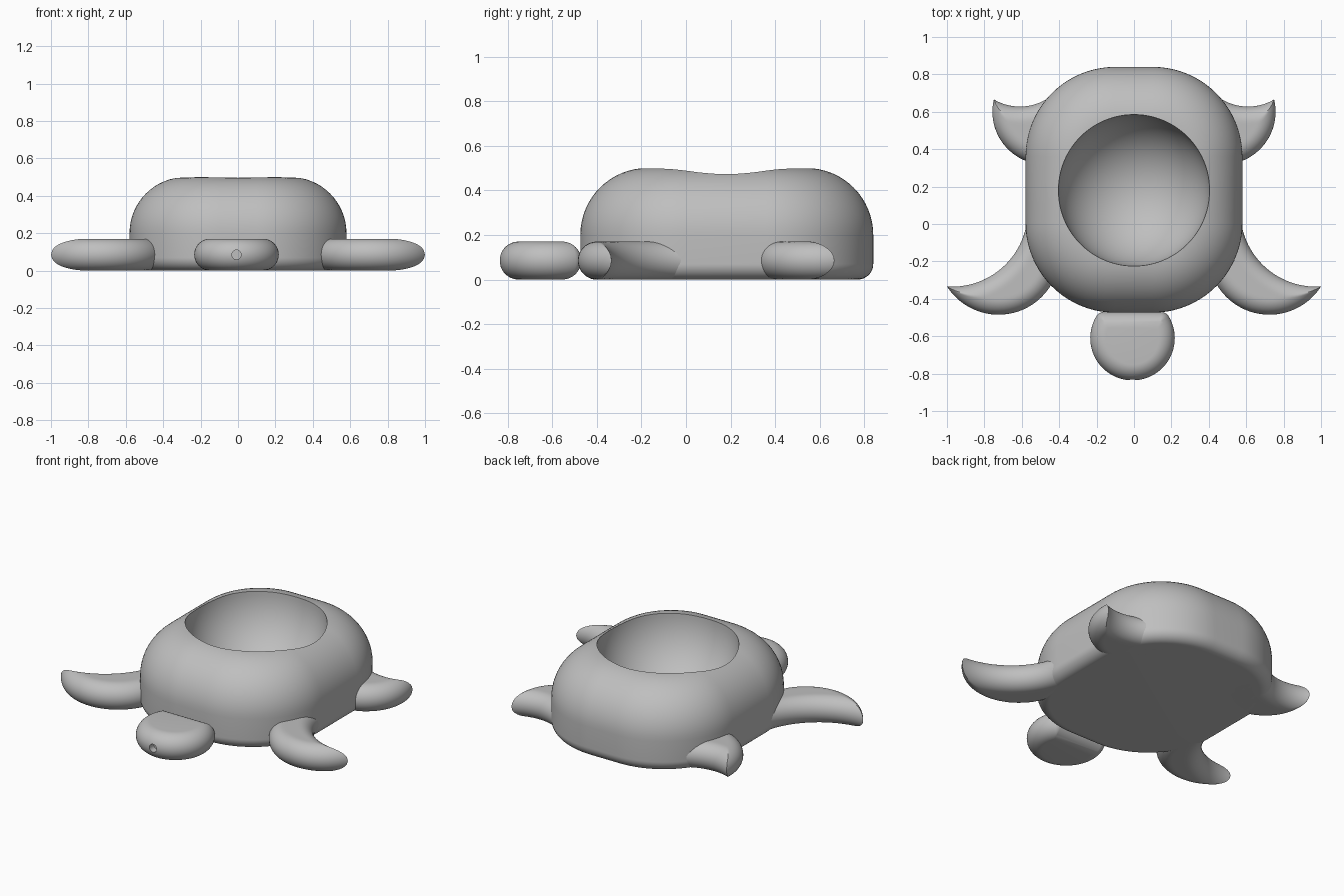
import bpy, bmesh, math
from math import sin, cos, pi, sqrt, acos, asin, atan2
from mathutils import Vector

if "Cube" in bpy.data.objects:
    bpy.data.objects.remove(bpy.data.objects["Cube"])

grey = bpy.data.materials.new("plain_grey")
grey.use_nodes = True
colour = (0.52, 0.52, 0.52, 1)
grey.diffuse_color = colour
grey.node_tree.nodes["Principled BSDF"].inputs["Base Color"].default_value = colour

LIMB = 0.085  # half thickness and edge rounding of head and flippers


def finish(name, bm):
    bmesh.ops.remove_doubles(bm, verts=bm.verts, dist=0.0003)
    bmesh.ops.recalc_face_normals(bm, faces=bm.faces)
    mesh = bpy.data.meshes.new(name)
    bm.to_mesh(mesh)
    bm.free()
    mesh.materials.append(grey)
    obj = bpy.data.objects.new(name, mesh)
    bpy.context.collection.objects.link(obj)
    return obj


def activate(obj):
    bpy.ops.object.select_all(action="DESELECT")
    obj.select_set(True)
    bpy.context.view_layer.objects.active = obj


def smooth(obj):
    activate(obj)
    bpy.ops.object.shade_smooth_by_angle(angle=math.radians(40))


def carve(obj, cutter):
    cutter.hide_render = True
    mod = obj.modifiers.new("carve", "BOOLEAN")
    mod.operation, mod.solver, mod.object = "DIFFERENCE", "EXACT", cutter
    activate(obj)
    bpy.ops.object.modifier_apply(modifier=mod.name)
    bpy.data.objects.remove(cutter)


def stack(name, outline, profile):
    """Skin rings of an outline inset by d at height z, capped at both ends."""
    bm = bmesh.new()
    rings = [[bm.verts.new((x, y, z)) for x, y in outline(d)] for d, z in profile]
    n = len(rings[0])
    for low, high in zip(rings, rings[1:]):
        for i in range(n):
            j = (i + 1) % n
            bm.faces.new((low[i], low[j], high[j], high[i]))
    bm.faces.new(rings[0][::-1])
    bm.faces.new(rings[-1])
    return finish(name, bm)


def rounded_profile(height, bottom, top, steps):
    angles = [pi / 2 * i / steps for i in range(steps + 1)]
    lower = [(bottom * (1 - sin(a)), bottom * (1 - cos(a))) for a in angles]
    upper = [(top * (1 - cos(a)), height - top * (1 - sin(a))) for a in angles]
    return lower + upper


# Shell: rounded rectangle with a domed shoulder and a bowl in the top
def shell_outline(d, steps=20):
    points = []
    for q, (sx, sy) in enumerate([(1, 1), (-1, 1), (-1, -1), (1, -1)]):
        for i in range(steps + 1):
            a = (q + i / steps) * pi / 2
            points.append((sx * 0.10 + (0.48 - d) * cos(a),
                           0.183 + sy * 0.177 + (0.48 - d) * sin(a)))
    return points


shell = stack("shell", shell_outline, rounded_profile(0.5, 0.07, 0.3, 16))
bpy.ops.mesh.primitive_uv_sphere_add(segments=96, ring_count=48, radius=0.405,
                                     location=(0, 0.18, 0.5))
carve(shell, bpy.context.object)
smooth(shell)


# Head: disc cut flat against the shell, with softened corners
def head_outline(d, corner=0.05):
    inset = max(d, corner)
    radius, cut = 0.226 - inset, 0.14 - inset
    start = asin(cut / radius)
    grow = inset - d
    points = []
    for i in range(49):
        a = pi - start + (pi + 2 * start) * i / 48
        points.append((cos(a) * (radius + grow), sin(a) * (radius + grow)))
    for side, first, last in ((1, start, pi / 2), (-1, pi / 2, pi - start)):
        for i in range(9):
            a = first + (last - first) * i / 8
            points.append((side * radius * cos(start) + grow * cos(a),
                           cut + grow * sin(a)))
    return [(x - 0.008, y - 0.61) for x, y in points]


head = stack("head", head_outline, rounded_profile(2 * LIMB, LIMB, LIMB, 12))
bpy.ops.mesh.primitive_cylinder_add(vertices=24, radius=0.025, depth=0.12,
                                    location=(-0.008, -0.85, LIMB),
                                    rotation=(pi / 2, 0, 0))
carve(head, bpy.context.object)
smooth(head)


# Flippers: crescents between two circles, fully rounded along both edges
def crescent(name, outer, R, inner, r, reach, rows=40, cols=28):
    outer, inner = Vector(outer), Vector(inner)
    gap = inner - outer
    dist = gap.length
    along = (R * R - r * r + dist * dist) / (2 * dist)
    spread_out = pi - acos(along / R)
    spread_in = acos((dist - along) / r)
    facing = atan2(-gap.y, -gap.x)

    def arc(centre, radius, spread, t):
        a = facing + spread * (1 - 2 * t)
        return centre + radius * Vector((cos(a), sin(a)))

    bm = bmesh.new()
    sheets = {1: [], -1: []}
    for i in range(rows + 1):
        t = reach * (i / rows) ** 1.3
        p, q = arc(outer, R, spread_out, t), arc(inner, r, spread_in, t)
        rows_now = {1: [], -1: []}
        for j in range(cols + 1):
            v = p.lerp(q, (1 - cos(pi * j / cols)) / 2)
            edge = min(R - (v - outer).length, (v - inner).length - r)
            edge = min(max(edge, 0), LIMB)
            rise = sqrt(LIMB ** 2 - (LIMB - edge) ** 2)
            for side in (1, -1):
                rows_now[side].append(bm.verts.new((v.x, v.y, LIMB + side * rise)))
        for side in (1, -1):
            sheets[side].append(rows_now[side])
    for sheet in sheets.values():
        for a, b in zip(sheet, sheet[1:]):
            for j in range(cols):
                bm.faces.new((a[j], a[j + 1], b[j + 1], b[j]))
    bmesh.ops.remove_doubles(bm, verts=bm.verts, dist=0.0003)
    bmesh.ops.holes_fill(bm, edges=bm.edges, sides=0)
    obj = finish(name, bm)
    obj.modifiers.new("mirror", "MIRROR")
    activate(obj)
    bpy.ops.object.modifier_apply(modifier="mirror")
    smooth(obj)


crescent("front_flippers", (0.724, -0.158), 0.327, (0.973, 0.07), 0.405, 0.95)
crescent("back_flippers", (0.4745, 0.6), 0.2825, (0.61, 0.903), 0.275, 0.72)
